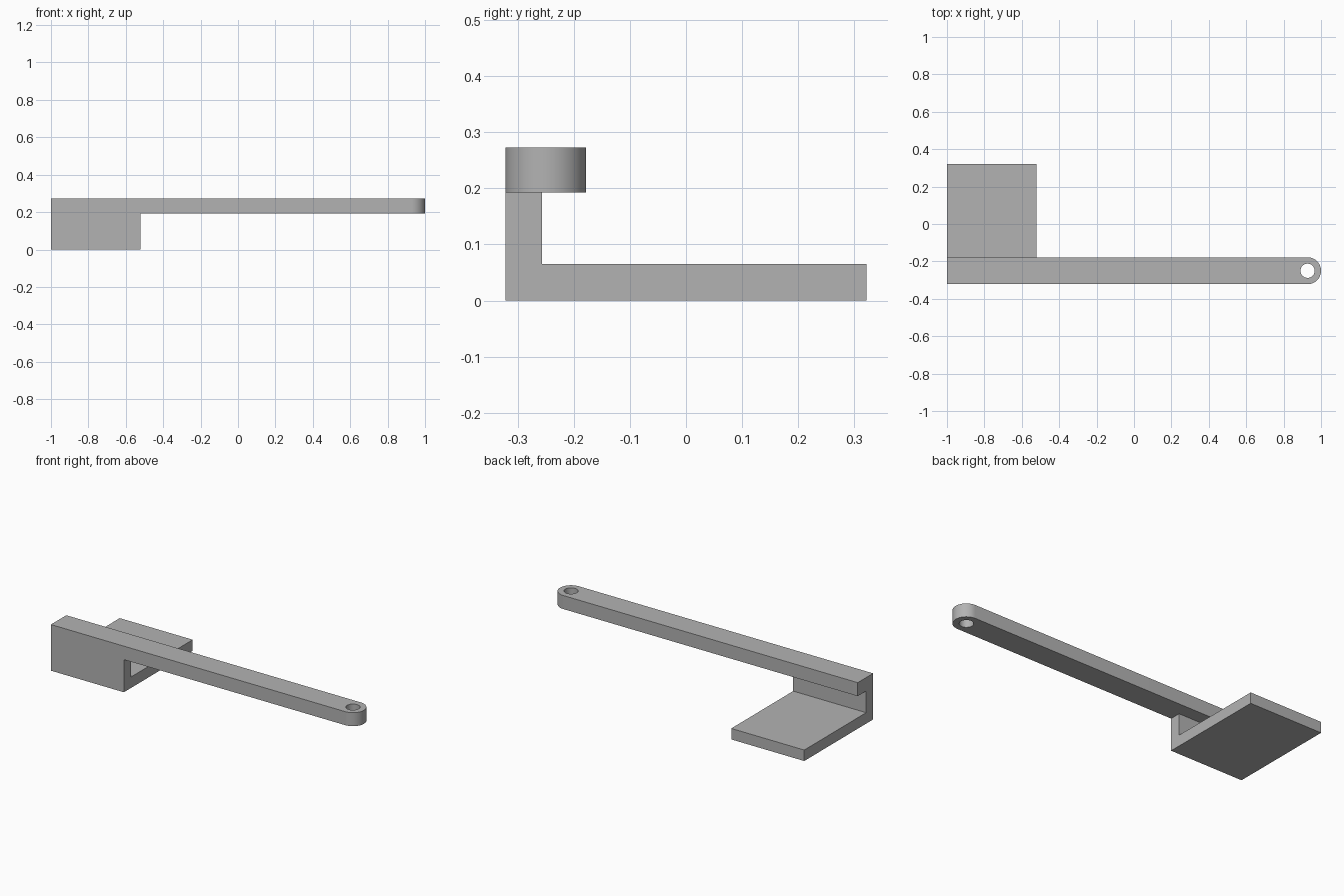
import bpy
import bmesh
from math import pi, sin, cos
from mathutils import Vector

cube = bpy.data.objects.get("Cube")
if cube:
    bpy.data.objects.remove(cube, do_unlink=True)

grey = bpy.data.materials.new("plain_grey")
grey.use_nodes = True
colour = (0.45, 0.45, 0.45, 1)
grey.diffuse_color = colour
grey.node_tree.nodes["Principled BSDF"].inputs["Base Color"].default_value = colour


def extrude_profile(name, points, offset):
    """Extrude a closed planar outline along an offset vector."""
    bm = bmesh.new()
    face = bm.faces.new([bm.verts.new(p) for p in points])
    result = bmesh.ops.extrude_face_region(bm, geom=[face])
    moved = [v for v in result["geom"] if isinstance(v, bmesh.types.BMVert)]
    bmesh.ops.translate(bm, verts=moved, vec=Vector(offset))
    bmesh.ops.recalc_face_normals(bm, faces=bm.faces)
    mesh = bpy.data.meshes.new(name)
    bm.to_mesh(mesh)
    bm.free()
    mesh.materials.append(grey)
    obj = bpy.data.objects.new(name, mesh)
    bpy.context.collection.objects.link(obj)
    return obj


def arc(cx, cy, z, radius, start, sweep, steps):
    angles = [start + sweep * i / steps for i in range(steps + 1)]
    return [(cx + radius * cos(a), cy + radius * sin(a), z) for a in angles]


LEFT, BRACKET_END = -1.0, -0.522
FRONT, BACK = -0.322, 0.322
PLATE = 0.065
ARM_BOTTOM, ARM_HEIGHT = 0.193, 0.08
RADIUS, HOLE = 0.072, 0.038
TIP_X, ARM_Y = 1 - RADIUS, FRONT + RADIUS

# L-shaped bracket: flat base plate with a front wall
section = [(FRONT, 0), (BACK, 0), (BACK, PLATE), (FRONT + PLATE, PLATE),
           (FRONT + PLATE, ARM_BOTTOM), (FRONT, ARM_BOTTOM)]
extrude_profile("bracket", [(LEFT, y, z) for y, z in section],
                (BRACKET_END - LEFT, 0, 0))

# Long arm with a rounded tip
outline = [(LEFT, ARM_Y + RADIUS, ARM_BOTTOM), (LEFT, ARM_Y - RADIUS, ARM_BOTTOM)]
outline += arc(TIP_X, ARM_Y, ARM_BOTTOM, RADIUS, -pi / 2, pi, 32)
arm = extrude_profile("arm", outline, (0, 0, ARM_HEIGHT))

# Round hole through the tip
circle = arc(TIP_X, ARM_Y, ARM_BOTTOM - 0.05, HOLE, 0, 2 * pi, 48)[:-1]
cutter = extrude_profile("hole_cutter", circle, (0, 0, ARM_HEIGHT + 0.1))
cutter.hide_render = True
cut = arm.modifiers.new("hole", "BOOLEAN")
cut.operation = "DIFFERENCE"
cut.solver = "EXACT"
cut.object = cutter

bpy.ops.object.select_all(action="DESELECT")
arm.select_set(True)
bpy.context.view_layer.objects.active = arm
bpy.ops.object.modifier_apply(modifier=cut.name)
bpy.data.objects.remove(cutter, do_unlink=True)
bpy.ops.object.shade_smooth_by_angle(angle=pi / 6)
